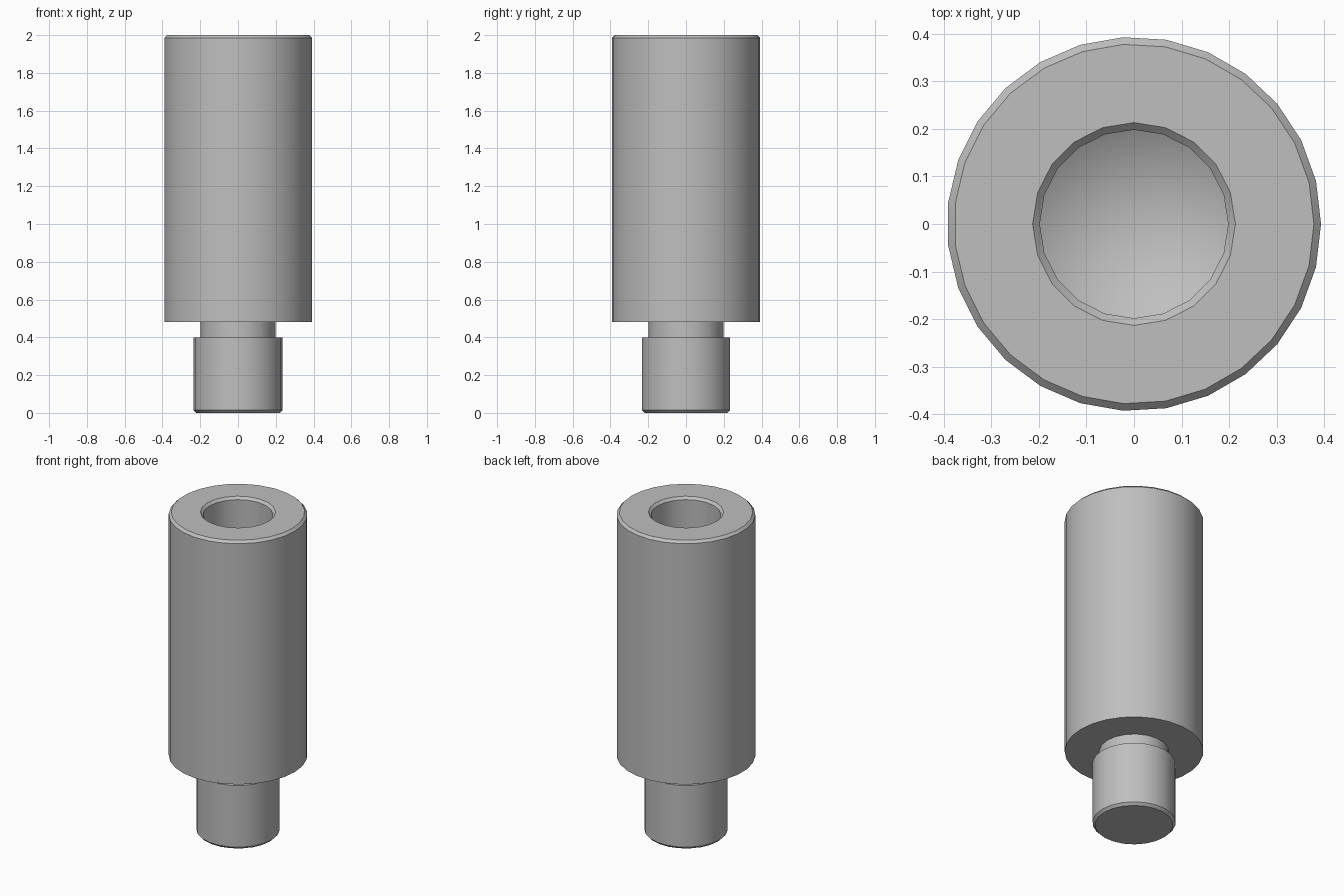
import bpy, bmesh, math

if "Cube" in bpy.data.objects:
    bpy.data.objects.remove(bpy.data.objects["Cube"], do_unlink=True)

steel = bpy.data.materials.new("grey_steel")
steel.use_nodes = True
grey = (0.52, 0.52, 0.52, 1)
steel.diffuse_color = grey
steel.node_tree.nodes["Principled BSDF"].inputs["Base Color"].default_value = grey


def lathe(bm, profile, sides):
    """Spin (radius, z) points round z; return the rings, a point on the axis being a tip."""
    rings = []
    for r, z in profile:
        n = sides if r > 0 else 1
        rings.append([bm.verts.new((r * math.cos(math.tau * k / sides),
                                    r * math.sin(math.tau * k / sides), z))
                      for k in range(n)])
    for a, b in zip(rings, rings[1:]):
        for k in range(sides):
            j = (k + 1) % sides
            if len(b) == 1:
                bm.faces.new((a[k], a[j], b[0]))
            else:
                bm.faces.new((a[k], a[j], b[j], b[k]))
    return rings


def loop_edges(bm, ring):
    return [bm.edges.get((ring[k - 1], ring[k])) for k in range(len(ring))]


def finish(bm, name):
    bmesh.ops.recalc_face_normals(bm, faces=bm.faces)
    mesh = bpy.data.meshes.new(name)
    bm.to_mesh(mesh)
    bm.free()
    mesh.materials.append(steel)
    ob = bpy.data.objects.new(name, mesh)
    bpy.context.collection.objects.link(ob)
    bpy.ops.object.select_all(action='DESELECT')
    ob.select_set(True)
    bpy.context.view_layer.objects.active = ob
    bpy.ops.object.shade_smooth_by_angle(angle=math.radians(30))


SHOULDER, TOP, CHAMFER = 0.48, 2.0, 0.015

# Body: chamfered cylinder with a blind, cone-ended bore
bm = bmesh.new()
outer = lathe(bm, [(0.393, SHOULDER), (0.393, TOP - CHAMFER), (0.378, TOP)], 27)
bore = lathe(bm, [(0.213, TOP), (0.198, TOP - CHAMFER), (0.198, 1.06), (0, 0.94)], 20)
bm.faces.new(outer[0])
bmesh.ops.triangle_fill(bm, use_beauty=True, normal=(0, 0, 1),
                        edges=loop_edges(bm, outer[-1]) + loop_edges(bm, bore[0]))
finish(bm, "body")

# Stud and the relief neck joining it to the body
for name, profile, sides in (
    ("stud", [(0.221, 0), (0.236, CHAMFER), (0.236, 0.4)], 22),
    ("neck", [(0.198, 0.4), (0.198, SHOULDER)], 20),
):
    bm = bmesh.new()
    rings = lathe(bm, profile, sides)
    bm.faces.new(rings[0])
    bm.faces.new(rings[-1])
    finish(bm, name)
